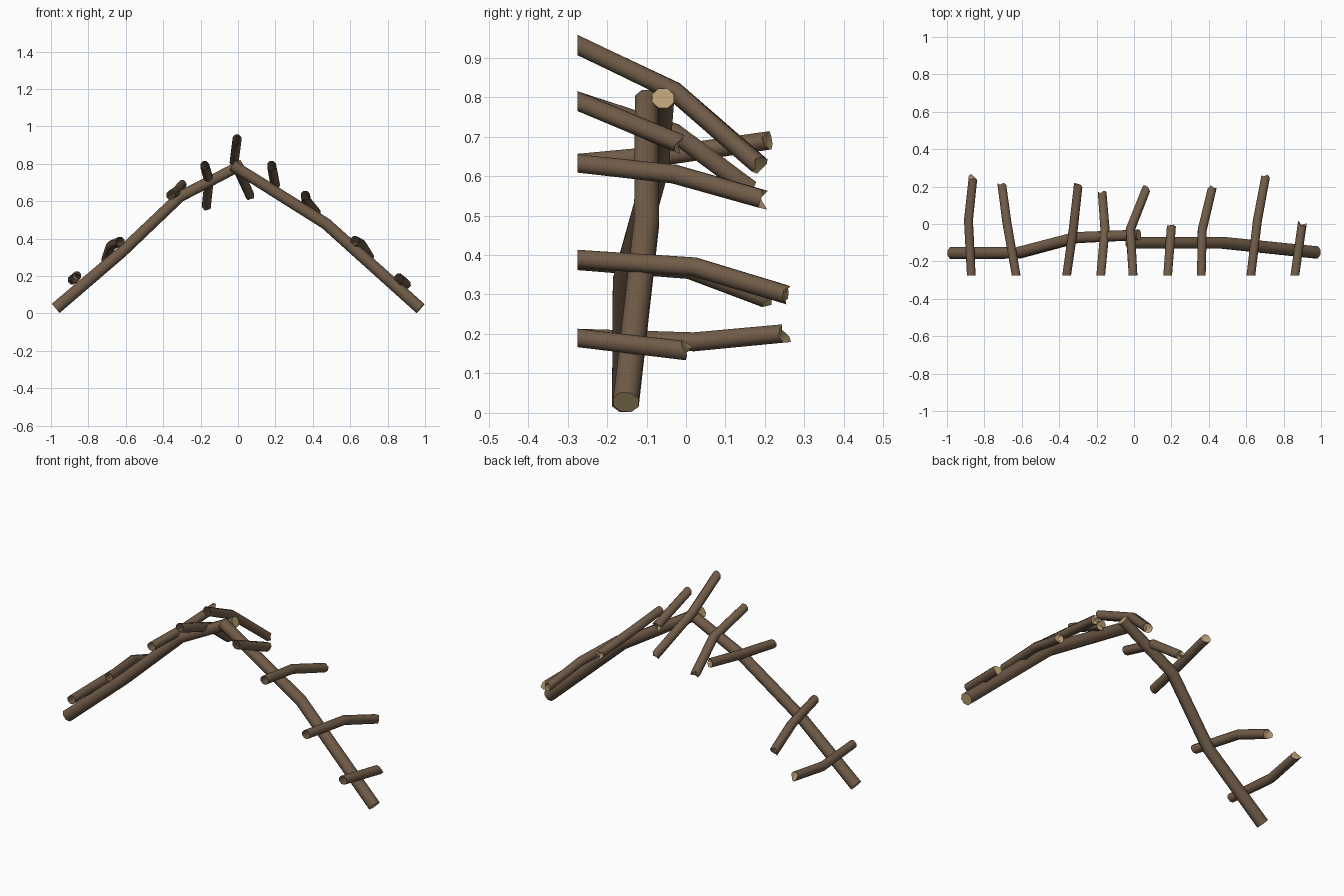
import bpy, bmesh, math, random
from mathutils import Vector

if "Cube" in bpy.data.objects:
    bpy.data.objects.remove(bpy.data.objects["Cube"])

random.seed(4)
SIDES = 8
FRONT = -0.275          # all rungs are cut off flat at this y


def material(name, rgb):
    m = bpy.data.materials.new(name)
    m.diffuse_color = (*rgb, 1)
    m.use_nodes = True
    m.node_tree.nodes["Principled BSDF"].inputs["Base Color"].default_value = m.diffuse_color
    return m


bark = material("brown bark", (0.165, 0.108, 0.066))
wood = material("pale cut wood", (0.48, 0.34, 0.17))


def branch(name, points, radii, cut_front=False, jag=0.0):
    """Bent tube; the first end is a flat cap or an open cut, the last a cap or a break."""
    pts = [Vector(p) for p in points]
    n = len(pts)
    bm = bmesh.new()
    rings = []
    for i, p in enumerate(pts):
        d_in = (p - pts[i - 1]).normalized() if i else (pts[1] - p).normalized()
        d_out = (pts[i + 1] - p).normalized() if i < n - 1 else d_in
        axis = (d_in + d_out).normalized()
        up = Vector((0, 1, 0)) if abs(axis.y) < 0.7 else Vector((0, 0, 1))
        side = up.cross(axis).normalized()
        up = axis.cross(side)
        ring = []
        for k in range(SIDES):
            a = math.tau * (k + 0.5) / SIDES
            co = p + (side * math.cos(a) + up * math.sin(a)) * radii[i]
            if i == 0 and cut_front:
                co += axis * ((FRONT - co.y) / axis.y)
            if i == n - 1 and jag:
                co += axis * random.uniform(-jag, jag * 0.5)
            ring.append(bm.verts.new(co))
        rings.append(ring)
    for a, b in zip(rings, rings[1:]):
        for k in range(SIDES):
            j = (k + 1) % SIDES
            bm.faces.new((a[k], a[j], b[j], b[k]))
    # cut and broken ends
    if not cut_front:
        bm.faces.new(rings[0][::-1]).material_index = 1
    last = rings[-1]
    if jag:
        d = (pts[-1] - pts[-2]).normalized()
        mid = bm.verts.new(pts[-1] - d * jag * 0.6)
        for k in range(SIDES):
            bm.faces.new((last[k], last[(k + 1) % SIDES], mid)).material_index = 1
    else:
        bm.faces.new(last).material_index = 1
    me = bpy.data.meshes.new(name)
    bm.to_mesh(me)
    bm.free()
    me.materials.append(bark)
    me.materials.append(wood)
    ob = bpy.data.objects.new(name, me)
    bpy.context.collection.objects.link(ob)
    bpy.ops.object.select_all(action='DESELECT')
    ob.select_set(True)
    bpy.context.view_layer.objects.active = ob
    bpy.ops.object.shade_smooth_by_angle(angle=math.radians(50))


# two leaning main poles crossing at the top
branch("left_pole", [(-0.975, -0.155, 0.027), (-0.62, -0.155, 0.33),
                     (-0.31, -0.073, 0.625), (0.025, -0.058, 0.797)],
       [0.035, 0.033, 0.032, 0.03])
branch("right_pole", [(0.975, -0.152, 0.027), (0.47, -0.1, 0.48),
                      (-0.03, -0.1, 0.793)], [0.035, 0.034, 0.032])

# cross sticks: start, bend, broken end
sticks = [
    [(-0.87, FRONT, 0.19), (-0.885, 0.02, 0.18), (-0.86, 0.255, 0.202)],
    [(-0.63, FRONT, 0.385), (-0.68, 0.01, 0.363), (-0.707, 0.215, 0.285)],
    [(-0.36, FRONT, 0.633), (-0.325, -0.03, 0.655), (-0.298, 0.21, 0.69)],
    [(-0.178, FRONT, 0.79), (-0.155, -0.03, 0.71), (-0.17, 0.165, 0.565)],
    [(-0.005, FRONT, 0.932), (-0.02, -0.03, 0.815), (0.065, 0.185, 0.628)],
    [(0.18, FRONT, 0.79), (0.2, -0.01, 0.68)],
    [(0.36, FRONT, 0.632), (0.365, -0.03, 0.605), (0.42, 0.2, 0.54)],
    [(0.625, FRONT, 0.39), (0.66, 0.02, 0.37), (0.705, 0.26, 0.298)],
    [(0.86, FRONT, 0.19), (0.9, 0.005, 0.157)],
]
for i, pts in enumerate(sticks):
    branch(f"cross_stick_{i + 1}", pts, [0.025, 0.026, 0.025], cut_front=True, jag=0.02)
